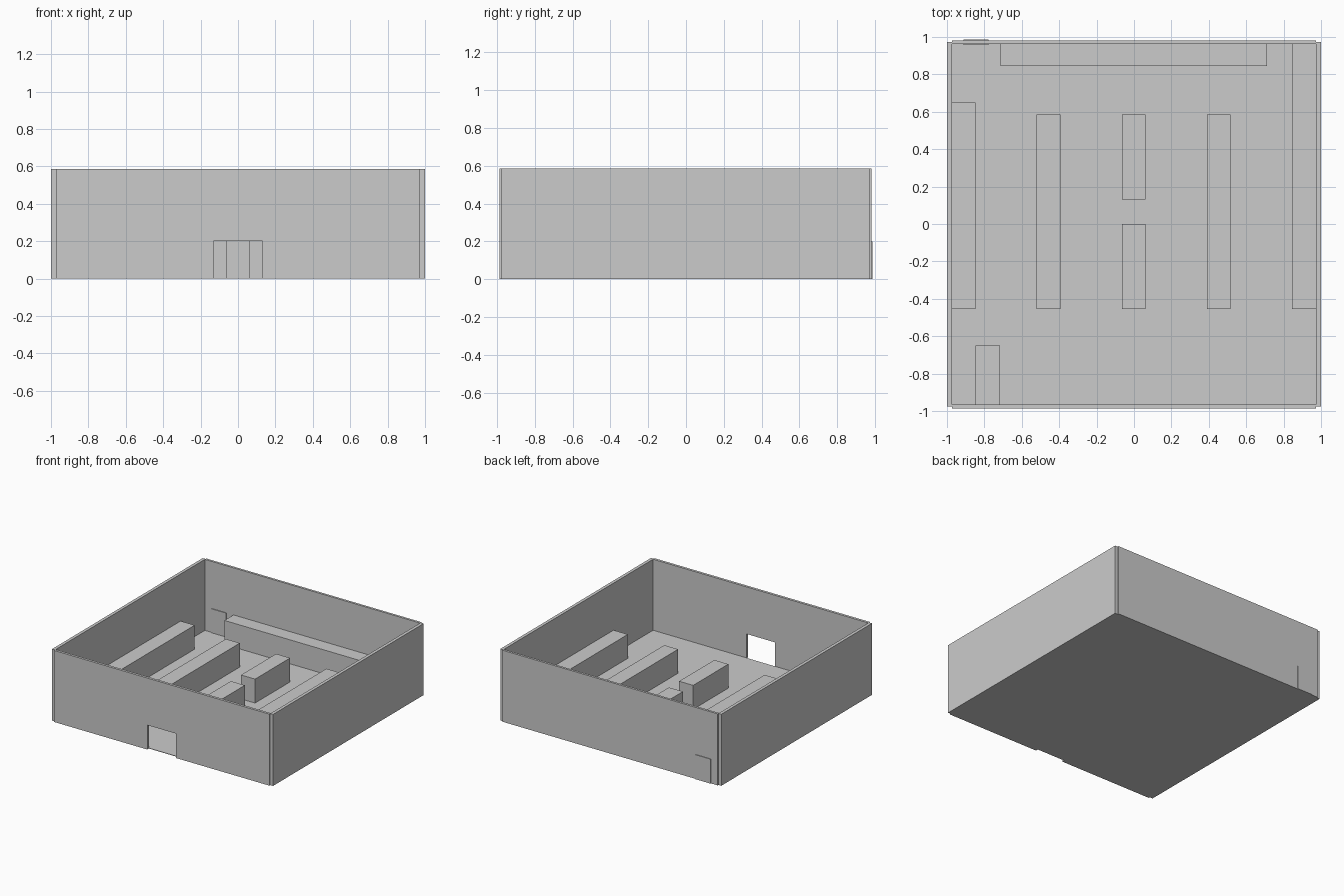
import bpy, bmesh

if "Cube" in bpy.data.objects:
    bpy.data.objects.remove(bpy.data.objects["Cube"])


def finish(name, bm):
    bmesh.ops.recalc_face_normals(bm, faces=bm.faces)
    mesh = bpy.data.meshes.new(name)
    bm.to_mesh(mesh)
    bm.free()
    obj = bpy.data.objects.new(name, mesh)
    bpy.context.collection.objects.link(obj)
    return obj


def box(name, x0, x1, y0, y1, z0, z1):
    """Axis-aligned box between two corners."""
    bm = bmesh.new()
    bmesh.ops.create_cube(bm, size=1)
    bmesh.ops.scale(bm, vec=(x1 - x0, y1 - y0, z1 - z0), verts=bm.verts)
    bmesh.ops.translate(bm, vec=((x0 + x1) / 2, (y0 + y1) / 2, (z0 + z1) / 2), verts=bm.verts)
    return finish(name, bm)


def profile_wall(name, points, y0, y1):
    """Extrude an x-z outline along y."""
    bm = bmesh.new()
    face = bm.faces.new([bm.verts.new((x, y0, z)) for x, z in points])
    new = bmesh.ops.extrude_face_region(bm, geom=[face])["geom"]
    verts = [v for v in new if isinstance(v, bmesh.types.BMVert)]
    bmesh.ops.translate(bm, vec=(0, y1 - y0, 0), verts=verts)
    return finish(name, bm)


WALL_H = 0.585
UNIT_H = 0.2
IN_X, IN_Y = 0.974, 0.963

# Floor
box("floor", -IN_X, IN_X, -0.966, IN_Y, 0, 0.004)

# Side and back walls
box("left_wall", -1, -IN_X, -0.976, 0.972, 0, WALL_H)
box("right_wall", IN_X, 1, -0.976, 0.972, 0, WALL_H)
box("back_wall", -IN_X, IN_X, IN_Y, 0.982, 0, WALL_H)

# Front wall with doorway
profile_wall("front_wall", [
    (-IN_X, 0), (-0.13, 0), (-0.13, UNIT_H), (0.13, UNIT_H),
    (0.13, 0), (IN_X, 0), (IN_X, WALL_H), (-IN_X, WALL_H)], -0.987, -0.966)

# Back door slab, slightly proud of both wall faces
box("back_door", -0.912, -0.778, 0.957, 0.987, 0, UNIT_H)

# Free-standing shelves and wall units
units = {
    "left_aisle_shelf": (-0.52, -0.393, -0.455, 0.585),
    "right_aisle_shelf": (0.39, 0.515, -0.455, 0.585),
    "centre_shelf_back": (-0.065, 0.062, 0.132, 0.585),
    "centre_shelf_front": (-0.065, 0.062, -0.455, 0.0),
    "left_wall_shelf": (-IN_X, -0.847, -0.455, 0.65),
    "right_wall_shelf": (0.845, IN_X, -0.455, IN_Y),
    "back_wall_shelf": (-0.715, 0.712, 0.845, IN_Y),
    "counter": (-0.847, -0.717, -0.966, -0.65),
}
for name, (x0, x1, y0, y1) in units.items():
    box(name, x0, x1, y0, y1, 0.004, UNIT_H)
